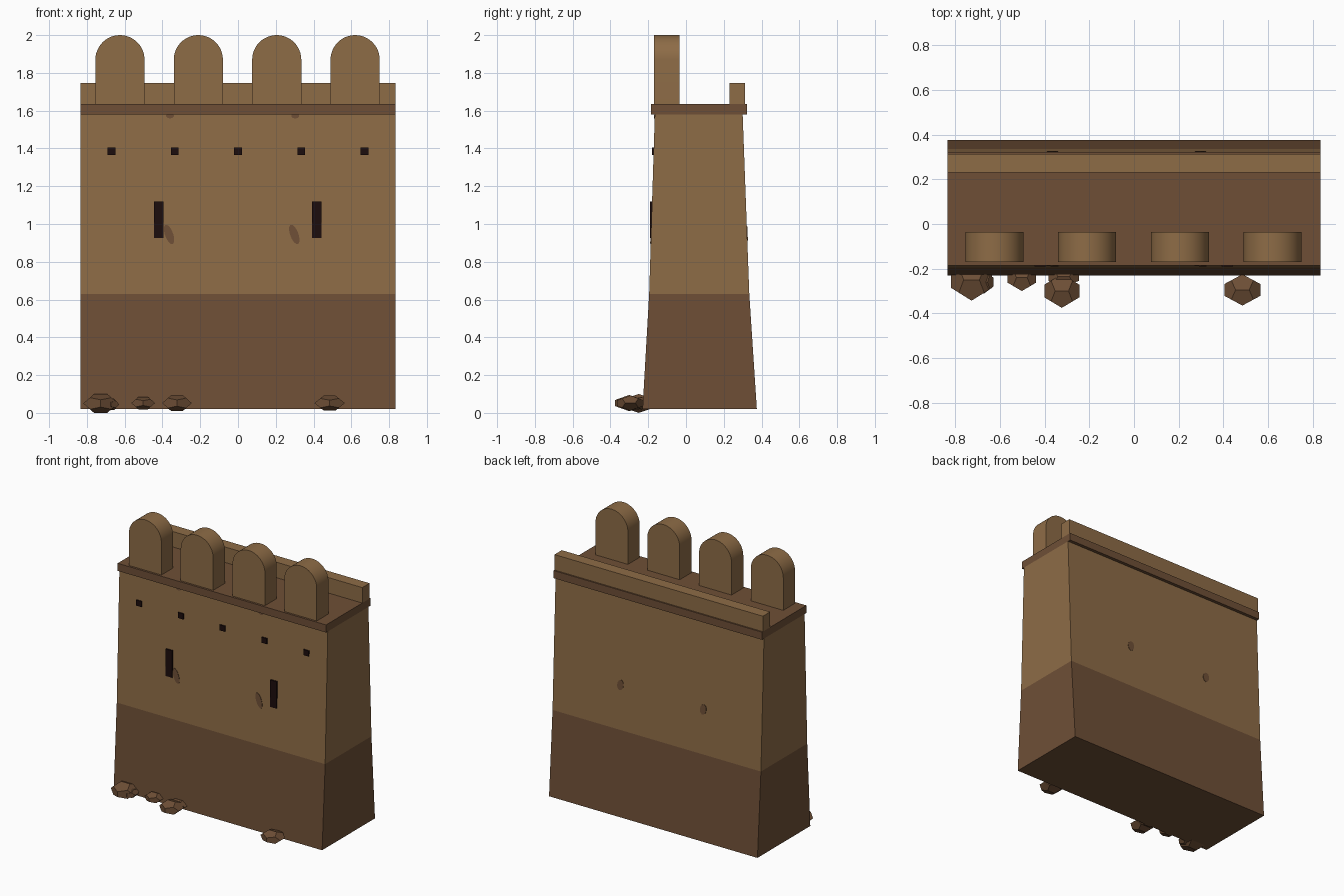
import bpy, bmesh, math

if "Cube" in bpy.data.objects:
    bpy.data.objects.remove(bpy.data.objects["Cube"])


def material(name, rgb):
    m = bpy.data.materials.new(name)
    m.use_nodes = True
    m.diffuse_color = (*rgb, 1)
    bsdf = m.node_tree.nodes["Principled BSDF"]
    bsdf.inputs["Base Color"].default_value = (*rgb, 1)
    bsdf.inputs["Roughness"].default_value = 0.9
    return m


SAND = material("sand clay", (0.27, 0.15, 0.062))
BROWN = material("brown clay", (0.156, 0.078, 0.037))
DARK = material("dark opening", (0.012, 0.004, 0.004))


def finish(name, bm, *mats):
    bmesh.ops.recalc_face_normals(bm, faces=bm.faces)
    me = bpy.data.meshes.new(name)
    bm.to_mesh(me)
    bm.free()
    for m in mats:
        me.materials.append(m)
    ob = bpy.data.objects.new(name, me)
    bpy.context.collection.objects.link(ob)
    return ob


def prism(bm, points, offset):
    """Extrude a closed outline of 3D points along an offset."""
    face = bm.faces.new([bm.verts.new(p) for p in points])
    out = bmesh.ops.extrude_face_region(bm, geom=[face])
    verts = [g for g in out["geom"] if isinstance(g, bmesh.types.BMVert)]
    bmesh.ops.translate(bm, verts=verts, vec=offset)


def box(name, x, y, z, mat):
    bm = bmesh.new()
    prism(bm, [(x[0], y[0], z[0]), (x[1], y[0], z[0]),
               (x[1], y[1], z[0]), (x[0], y[1], z[0])], (0, 0, z[1] - z[0]))
    return finish(name, bm, mat)


# Battered wall: three levels of (height, front y, back y)
HALF = 0.835
LEVELS = [(0.02, -0.23, 0.375), (0.63, -0.195, 0.335), (1.58, -0.165, 0.30)]
bm = bmesh.new()
rings = [[bm.verts.new(p) for p in ((-HALF, f, z), (HALF, f, z), (HALF, b, z), (-HALF, b, z))]
         for z, f, b in LEVELS]
bm.faces.new(rings[0])
bm.faces.new(rings[-1])
for low, high in zip(rings, rings[1:]):
    for i in range(4):
        j = (i + 1) % 4
        bm.faces.new((low[i], low[j], high[j], high[i]))
for f in bm.faces:
    f.material_index = 1 if f.calc_center_median().z < LEVELS[1][0] else 0
finish("wall", bm, SAND, BROWN)

# Walkway slab and rear parapet
box("walkway", (-HALF, HALF), (-0.185, 0.323), (1.58, 1.635), BROWN)
box("rear_parapet", (-HALF, HALF), (0.23, 0.313), (1.635, 1.747), SAND)

# Round-topped merlons along the front
for i in range(4):
    cx, r, spring = -0.625 + 0.415 * i, 0.13, 1.87
    arch = [(cx + r * math.cos(math.pi * k / 24), -0.17, spring + r * math.sin(math.pi * k / 24))
            for k in range(25)]
    bm = bmesh.new()
    prism(bm, [(cx + r, -0.17, 1.635)] + arch + [(cx - r, -0.17, 1.635)], (0, 0.135, 0))
    ob = finish(f"merlon_{i + 1}", bm, SAND)
    ob.data.shade_smooth()
    ob.data.set_sharp_from_angle(angle=math.radians(30))

# Arrow slits and small beam holes
for side, x in (("right", -0.42), ("left", 0.417)):
    box(f"arrow_slit_{side}", (x - 0.026, x + 0.026), (-0.191, -0.16), (0.925, 1.12), DARK)
for i in range(5):
    x = -0.67 + 0.335 * i
    box(f"beam_hole_{i + 1}", (x - 0.021, x + 0.021), (-0.18, -0.16), (1.365, 1.405), DARK)


def wall_y(z, column):
    (z0, *a), (z1, *b) = LEVELS[1:]
    t = (z - z0) / (z1 - z0)
    return a[column] + t * (b[column] - a[column])


def patch(name, x, z, w, h, lean, column):
    """Thin oval stain lying on the front (1st column) or back face."""
    sign = 1 if column else -1
    pts = []
    for k in range(14):
        a = math.tau * k / 14
        dz = h * math.sin(a)
        pts.append((x + w * math.cos(a) + lean * dz, wall_y(z + dz, column), z + dz))
    bm = bmesh.new()
    prism(bm, pts, (0, sign * 0.003, 0))
    finish(name, bm, BROWN)


for side, x in (("right", -0.365), ("left", 0.298)):
    patch(f"front_patch_{side}", x, 0.945, 0.023, 0.052, -0.3, 0)
    patch(f"top_patch_{side}", x + 0.005, 1.573, 0.021, 0.014, 0, 0)
    patch(f"back_patch_{side}", x, 0.95, 0.025, 0.037, -0.1, 1)


# Loose stones: flattened dodecahedra at the foot of the wall
def stone(name, centre, size):
    g = (1 + math.sqrt(5)) / 2
    pts = [(a, b, c) for a in (-1, 1) for b in (-1, 1) for c in (-1, 1)]
    for a in (-1, 1):
        for b in (-1, 1):
            pts += [(a * g, b / g, 0), (0, a * g, b / g), (b / g, 0, a * g)]
    bm = bmesh.new()
    for p in pts:
        bm.verts.new([c + s * v / g for c, s, v in zip(centre, size, p)])
    bmesh.ops.convex_hull(bm, input=bm.verts)
    bmesh.ops.dissolve_limit(bm, angle_limit=0.02, verts=bm.verts, edges=bm.edges)
    finish(name, bm, BROWN)


STONES = [((-0.727, -0.25, 0.05), (0.092, 0.093, 0.05)),
          ((-0.672, -0.26, 0.045), (0.043, 0.052, 0.03)),
          ((-0.502, -0.24, 0.052), (0.063, 0.06, 0.033)),
          ((-0.323, -0.30, 0.052), (0.078, 0.075, 0.043)),
          ((-0.315, -0.235, 0.05), (0.068, 0.05, 0.032)),
          ((0.485, -0.295, 0.052), (0.08, 0.07, 0.04))]
for i, (centre, size) in enumerate(STONES):
    stone(f"stone_{i + 1}", centre, size)
